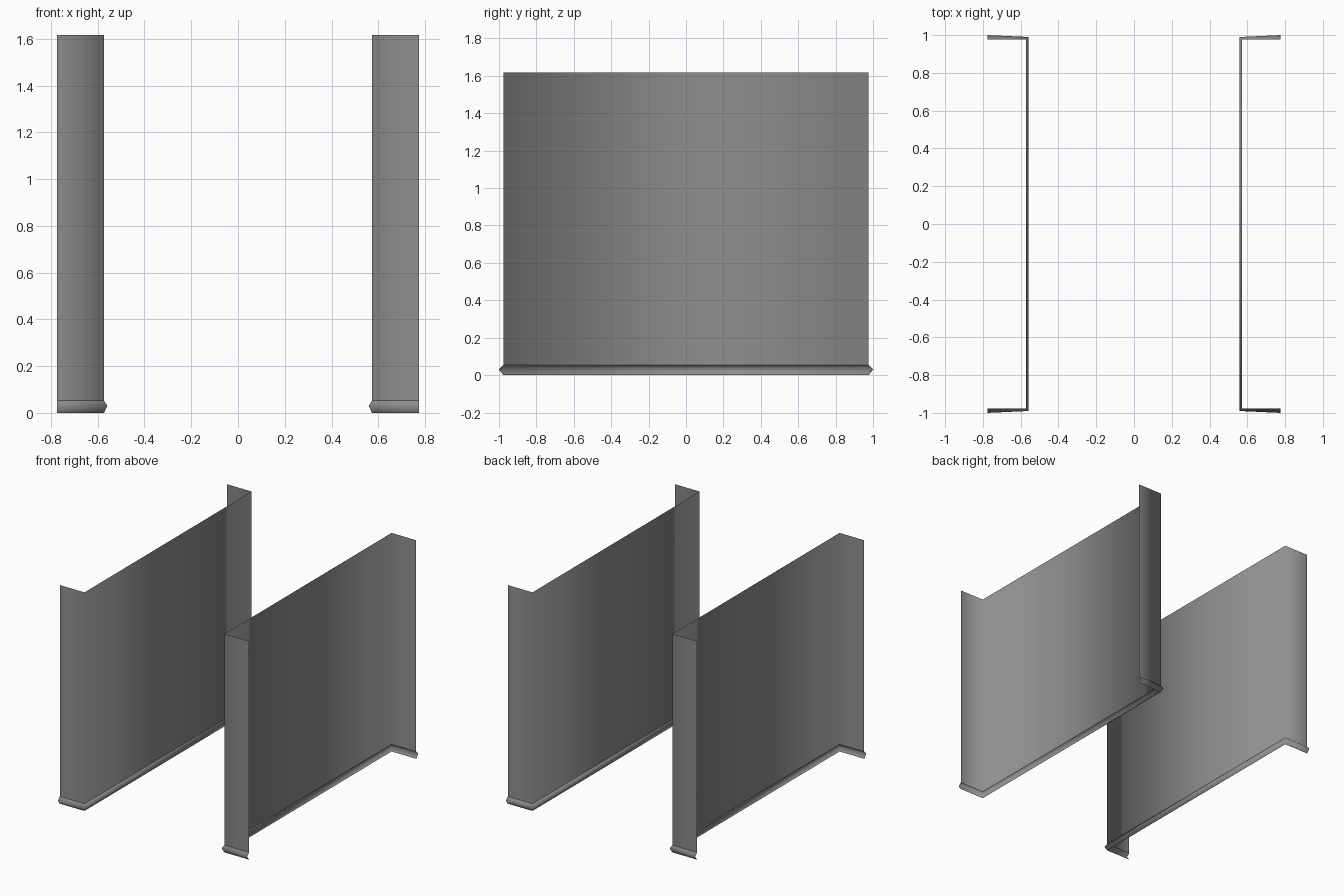
import bpy, bmesh

if "Cube" in bpy.data.objects:
    bpy.data.objects.remove(bpy.data.objects["Cube"])

# Half plan of one channel wall: flange end, then corner (mirrored across y)
# Each row: height, corner x, corner y, flange end y
FLANGE_X = 0.775
profile = [
    (0.0, 0.573, 0.977, 0.977),
    (0.03, 0.559, 0.990, 1.0),   # moulding ridge
    (0.053, 0.573, 0.977, 0.977),
    (1.617, 0.573, 0.977, 0.977),
]

# Sweep the skirting profile around the C-shaped plan
bm = bmesh.new()
rows = []
for z, cx, cy, ey in profile:
    plan = [(FLANGE_X, -ey), (cx, -cy), (cx, cy), (FLANGE_X, ey)]
    rows.append([bm.verts.new((x, y, z)) for x, y in plan])
for low, high in zip(rows, rows[1:]):
    for i in range(3):
        bm.faces.new((low[i + 1], low[i], high[i], high[i + 1]))
bm.normal_update()
for f in bm.faces:
    f.smooth = True
# Panel faces look outward, towards the passage between the walls
if sum(f.normal.x * f.calc_area() for f in bm.faces) > 0:
    bmesh.ops.reverse_faces(bm, faces=bm.faces[:])
# Crisp line where the moulding meets the panel
for e in bm.edges:
    if all(v in rows[2] for v in e.verts):
        e.smooth = False

mesh = bpy.data.meshes.new("channel_walls")
bm.to_mesh(mesh)
bm.free()
walls = bpy.data.objects.new("channel_walls", mesh)
bpy.context.collection.objects.link(walls)

# Dark grey finish
mat = bpy.data.materials.new("dark_grey")
mat.diffuse_color = (0.27, 0.27, 0.27, 1)
mat.use_nodes = True
mat.node_tree.nodes["Principled BSDF"].inputs["Base Color"].default_value = mat.diffuse_color
mesh.materials.append(mat)

# Opposite wall
mirror = walls.modifiers.new("opposite_wall", 'MIRROR')
mirror.use_axis = (True, False, False)
mirror.use_mirror_merge = False
